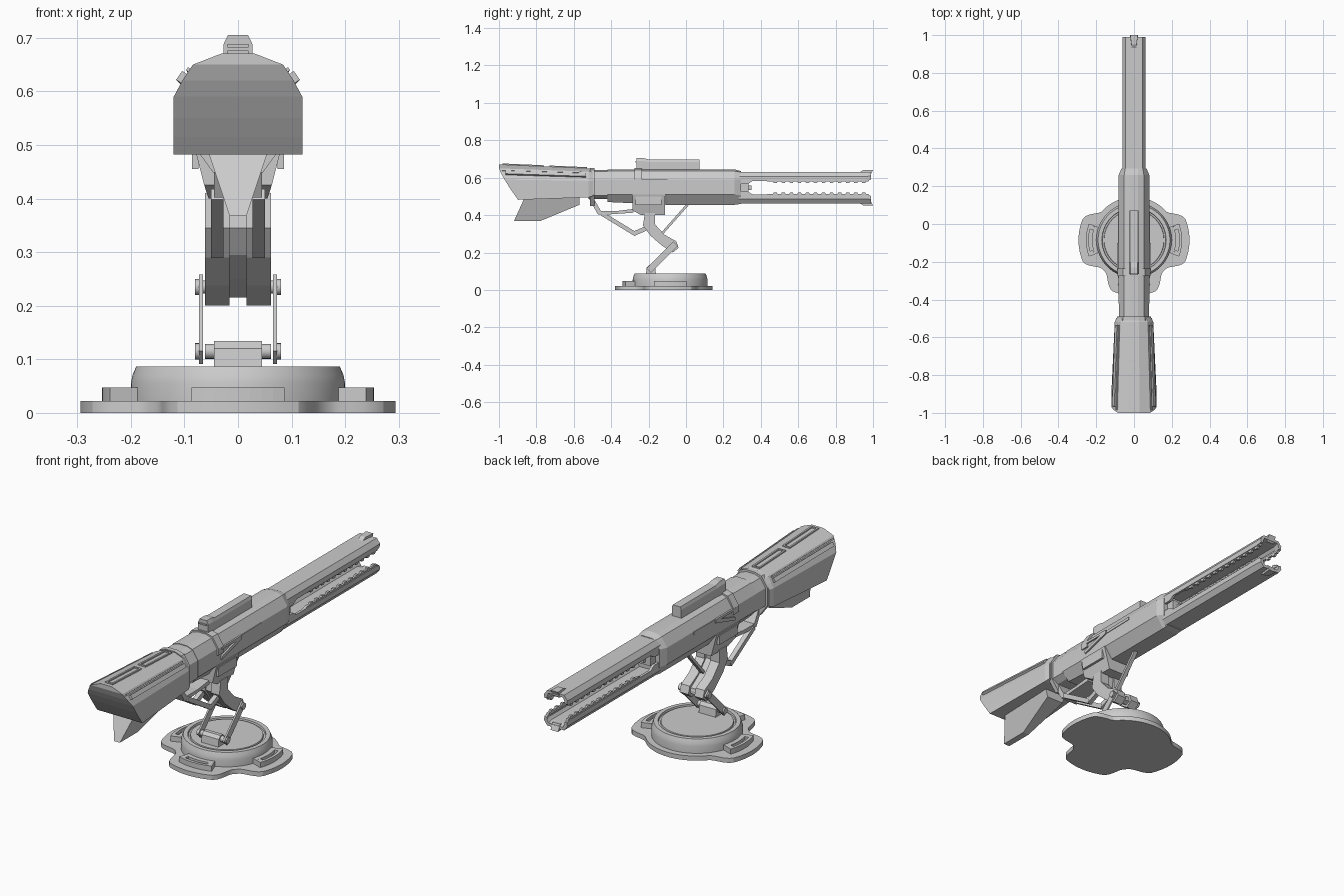
import bpy, bmesh, math
from mathutils import Vector, Matrix, Quaternion

if "Cube" in bpy.data.objects:
    bpy.data.objects.remove(bpy.data.objects["Cube"])


def finish(name, bm, smooth=False):
    bmesh.ops.recalc_face_normals(bm, faces=bm.faces)
    me = bpy.data.meshes.new(name)
    bm.to_mesh(me)
    bm.free()
    ob = bpy.data.objects.new(name, me)
    bpy.context.collection.objects.link(ob)
    if smooth:
        bpy.ops.object.select_all(action='DESELECT')
        bpy.context.view_layer.objects.active = ob
        ob.select_set(True)
        bpy.ops.object.shade_smooth_by_angle(angle=math.radians(25))
    return ob


def skin(name, rings, strips=False, smooth=False):
    """Join equal closed rings of 3D points, then cap both ends."""
    bm = bmesh.new()
    vs = [[bm.verts.new(p) for p in r] for r in rings]
    n = len(vs[0])
    for a, b in zip(vs, vs[1:]):
        for i in range(n):
            bm.faces.new((a[i], a[(i + 1) % n], b[(i + 1) % n], b[i]))
    for r in (vs[0], vs[-1]):
        if strips:
            for i in range(n // 2 - 1):
                bm.faces.new((r[i], r[i + 1], r[n - 2 - i], r[n - 1 - i]))
        else:
            bm.faces.new(r)
    return finish(name, bm, smooth)


def ring(y, half, shear=0.0):
    """Mirrored cross-section from right-half (x, z) points at depth y."""
    full = half + [(-x, z) for x, z in reversed(half)]
    return [(x, y + shear * max(0, (0.65 - z) / 0.165) ** 1.2, z) for x, z in full]


def prism(name, pts, hw, x=0.0):
    """Side outline (y, z) given thickness; hw may vary per point."""
    w = hw if isinstance(hw, list) else [hw] * len(pts)
    return skin(name, [[(x + s * h, y, z) for (y, z), h in zip(pts, w)] for s in (-1, 1)])


def box(name, x0, x1, y0, y1, z0, z1):
    return prism(name, [(y0, z0), (y1, z0), (y1, z1), (y0, z1)], (x1 - x0) / 2, (x0 + x1) / 2)


def bar(name, a, b, w, t, roll=0.0):
    a, b = Vector(a), Vector(b)
    d = (b - a).normalized()
    side = d.cross(Vector((0, 0, 1))).normalized()
    q = Quaternion(d, roll)
    s, u = q @ side * w / 2, q @ side.cross(d) * t / 2
    return skin(name, [[p + s + u, p - s + u, p - s - u, p + s - u] for p in (a, b)])


def pin(name, y, z, r, x0, x1, n=20):
    cs = [(math.cos(i * math.tau / n), math.sin(i * math.tau / n)) for i in range(n)]
    return skin(name, [[(x, y + r * c, z + r * s) for c, s in cs] for x in (x0, x1)], smooth=True)


# ---- base ----
CY = -0.085


def polar(r, a, z):
    return (r * math.cos(a), CY + r * math.sin(a), z)


def lobe(a):
    d = min(abs((a - c + math.pi) % math.tau - math.pi) for c in (0, math.pi, 1.5 * math.pi))
    t = min(1, max(0, (d - math.radians(22)) / math.radians(20)))
    return 0.294 - 0.066 * t * t * (3 - 2 * t)


angles = [i * math.tau / 96 for i in range(96)]
skin("base_plate", [[polar(lobe(a), a, z) for a in angles] for z in (0, 0.022)], smooth=True)
disc = [(0.2, 0.02), (0.2, 0.055), (0.197, 0.07), (0.19, 0.087), (0.17, 0.087),
        (0.168, 0.078), (0.16, 0.078), (0.158, 0.085)]
skin("base_turntable", [[polar(r, a, z) for a in angles] for r, z in disc], smooth=True)


def arc(name, r0, r1, a0, a1, z1):
    steps = [math.radians(a0 + (a1 - a0) * i / 8) for i in range(9)]
    skin(name, [[polar(r0, a, 0.02), polar(r1, a, 0.02), polar(r1, a, z1), polar(r0, a, z1)]
                for a in steps])


for side, c in (("right", 0), ("left", 180), ("front", 270)):
    arc(f"pad_{side}_outer", 0.24, 0.254, c - 20, c + 20, 0.047)
    arc(f"pad_{side}_inner", 0.195, 0.222, c - 20, c + 20, 0.047)
    arc(f"pad_{side}_floor", 0.222, 0.24, c - 14, c + 14, 0.032)
    arc(f"pad_{side}_end_a", 0.222, 0.24, c - 20, c - 14, 0.047)
    arc(f"pad_{side}_end_b", 0.222, 0.24, c + 14, c + 20, 0.047)

# ---- folding arm ----
LOW, UP = (-0.187, 0.115), (-0.068, 0.235)
prism("arm_lug", [(-0.215, 0.08), (-0.16, 0.08), (-0.165, 0.12), (-0.178, 0.134),
                  (-0.196, 0.134), (-0.21, 0.12)], 0.045)
pin("lower_axle", *LOW, 0.014, -0.062, 0.062)
pin("upper_axle", *UP, 0.012, -0.07, 0.07)
for s, side in ((1, "right"), (-1, "left")):
    d = Vector((UP[0] - LOW[0], UP[1] - LOW[1])).normalized() * 0.016
    bar(f"arm_link_{side}", (s * 0.069, LOW[0] - d.x, LOW[1] - d.y),
        (s * 0.069, UP[0] + d.x, UP[1] + d.y), 0.008, 0.034)
    for nm, p in (("lower", LOW), ("upper", UP)):
        pin(f"{nm}_pin_{side}", *p, 0.015, s * 0.065, s * 0.08)
    prism(f"knee_cheek_{side}", [(-0.22, 0.41), (-0.165, 0.41), (-0.165, 0.35), (-0.115, 0.295),
          (-0.052, 0.26), (-0.04, 0.225), (-0.07, 0.2), (-0.13, 0.238), (-0.19, 0.29),
          (-0.23, 0.345)], 0.023, s * 0.039)
    bar(f"brace_{side}", (s * 0.039, -0.45, 0.408), (s * 0.039, -0.27, 0.298), 0.023, 0.022)
    bar(f"brace_foot_{side}", (s * 0.039, -0.28, 0.3), (s * 0.039, -0.2, 0.335), 0.022, 0.024)
prism("knee_core", [(-0.21, 0.41), (-0.17, 0.41), (-0.175, 0.35), (-0.12, 0.29), (-0.06, 0.25),
                    (-0.055, 0.225), (-0.075, 0.215), (-0.13, 0.25), (-0.185, 0.295),
                    (-0.22, 0.345)], 0.02)
bar("front_strut", (0, -0.125, 0.305), (0, 0.012, 0.46), 0.02, 0.013)

# ---- mount under the body ----
prism("mount_block", [(-0.285, 0.51), (-0.285, 0.425), (-0.24, 0.4), (-0.112, 0.4), (-0.112, 0.51)],
      [0.085, 0.063, 0.055, 0.055, 0.085])
prism("guard_frame", [(-0.525, 0.5), (-0.47, 0.402), (-0.44, 0.402), (-0.28, 0.413), (-0.28, 0.433),
                      (-0.37, 0.422), (-0.455, 0.422), (-0.5, 0.5)], 0.045)

# ---- body ----
rear = [(0.05, 0.485), (0.08, 0.505), (0.08, 0.59), (0.052, 0.632), (0.022, 0.642)]
main = [(0.042, 0.455), (0.081, 0.51), (0.081, 0.59), (0.052, 0.635), (0.022, 0.645)]
nose = [(0.04, 0.46), (0.066, 0.505), (0.066, 0.59), (0.046, 0.63), (0.022, 0.634)]
skin("body_rear", [ring(-0.52, rear), ring(-0.42, rear)])
skin("body", [ring(-0.42, [(0.045, 0.47)] + main[1:]), ring(-0.1, main), ring(0.26, main),
              ring(0.295, nose)])
big = [(x * 1.1, 0.55 + (z - 0.55) * 1.07) for x, z in main]
skin("rear_collar", [ring(-0.512, big), ring(-0.49, big)])
band = [(0.088, 0.56), (0.088, 0.592), (0.057, 0.642), (0.024, 0.651)]
skin("body_band", [ring(-0.275, band), ring(-0.235, band)])
for s, side in ((1, "right"), (-1, "left")):
    prism(f"side_wedge_{side}", [(-0.25, 0.53), (-0.1, 0.572), (-0.1, 0.59), (-0.25, 0.59),
          (-0.25, 0.578), (-0.14, 0.578), (-0.25, 0.545)], 0.006, s * 0.083)
    bar(f"side_rib_{side}", (s * 0.08, -0.1, 0.58), (s * 0.08, 0.06, 0.583), 0.008, 0.014)
    box(f"mount_window_{side}", s * 0.08 - 0.006, s * 0.08 + 0.006, -0.27, -0.13, 0.455, 0.5)

# ---- scope ----
sc = [(0.027, 0.635), (0.027, 0.688), (0.019, 0.705)]
sc2 = [(0.025, 0.635), (0.025, 0.684), (0.02, 0.698)]
skin("scope", [ring(-0.265, sc), ring(-0.23, sc), ring(-0.2, sc2), ring(0.072, sc2)])
for z in (0.65, 0.685):
    box("scope_frame", -0.02, 0.02, -0.271, -0.26, z - 0.003, z + 0.003)

# ---- twin rails: the lower is the upper flipped about the bore ----
MID = 0.5465
rail = [(0.04, 0.612), (0.05, 0.598), (0.05, 0.583), (0.062, 0.583), (0.062, 0.607), (0.045, 0.631)]
tip = [(0.038, 0.618), (0.046, 0.604), (0.047, 0.592), (0.06, 0.59), (0.062, 0.609), (0.045, 0.631)]
for k, nm in ((1, "upper"), (-1, "lower")):
    def f(z):
        return z if k > 0 else 2 * MID - z

    def flip(pts):
        return [(x, f(z)) for x, z in pts]
    skin(f"{nm}_rail", [ring(0.28, flip(rail)), ring(0.96, flip(rail)), ring(0.99, flip(tip))])
    prism(f"{nm}_tip_lip", [(0.92, f(0.625)), (0.95, f(0.642)), (1.0, f(0.642)), (0.985, f(0.61)),
                            (0.95, f(0.615))], [0.012, 0.014, 0.02, 0.02, 0.015])
    for s in (-1, 1):
        prism(f"{nm}_rail_root", [(0.28, f(0.59)), (0.28, f(0.566)), (0.33, f(0.566)),
                                  (0.36, f(0.585))], 0.006, s * 0.056)
        prism(f"{nm}_tooth_strip", [(0.42, f(0.586)), (0.44, f(0.579)), (0.975, f(0.579)),
                                    (0.98, f(0.59))], 0.006, s * 0.052)
        for i in range(12):
            y = 0.465 + i * 0.043
            prism(f"{nm}_tooth", [(y, f(0.582)), (y + 0.005, f(0.571)), (y + 0.02, f(0.571)),
                                  (y + 0.025, f(0.582))], 0.006, s * 0.052)
box("bore_block", -0.045, 0.045, 0.28, 0.335, 0.52, 0.575)
box("bore_core", -0.02, 0.02, 0.28, 0.35, 0.535, 0.558)

# ---- stock ----
butt = [(0.12, 0.482), (0.12, 0.515), (0.12, 0.55), (0.12, 0.59), (0.104, 0.62), (0.084, 0.65),
        (0.03, 0.671)]
fore = [(x * 0.85, 0.65 + (z - 0.671) * 0.82) for x, z in butt]
lead = [(x * 0.92, 0.575 + (z - 0.575) * 0.9) for x, z in fore]
stock = skin("stock", [ring(-1.0, butt, 0.1), ring(-0.52, fore), ring(-0.497, lead)], strips=True)
prism("stock_fin", [(-0.86, 0.5), (-0.92, 0.368), (-0.78, 0.368), (-0.57, 0.455), (-0.57, 0.51)],
      [0.06, 0.016, 0.016, 0.045, 0.06])
for s, side in ((1, "right"), (-1, "left")):
    bar(f"stock_rail_{side}", (s * 0.104, -0.965, 0.626), (s * 0.09, -0.535, 0.612),
        0.014, 0.02, -s * math.radians(34))
    bar(f"stock_trim_{side}", (s * 0.092, -0.985, 0.64), (s * 0.079, -0.535, 0.626),
        0.008, 0.007, -s * math.radians(34))
for y0, y1 in ((-0.98, -0.76), (-0.73, -0.53)):
    za, zb = (0.671 - (y + 1) * 0.044 + 0.001 for y in (y0, y1))
    for x in (-0.016, 0.016):
        bar("stock_top_strip", (x, y0, za), (x, y1, zb), 0.008, 0.01)
    bar("stock_top_cap", (0, y1 - 0.008, zb), (0, y1, zb), 0.04, 0.01)
    bar("stock_top_cap", (0, y0, za), (0, y0 + 0.008, za), 0.04, 0.01)
